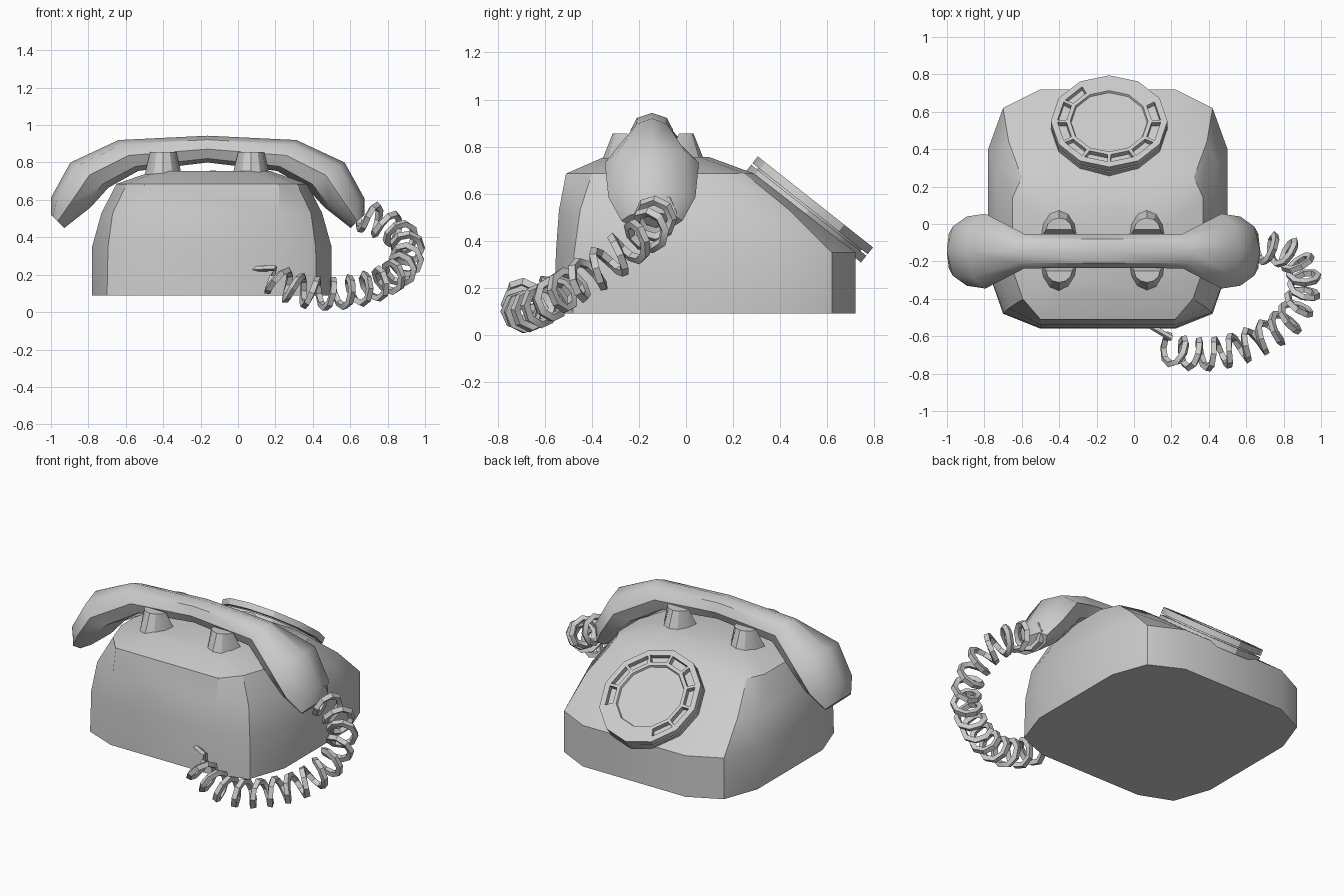
import bpy, bmesh, math
from mathutils import Vector, Matrix

if "Cube" in bpy.data.objects:
    bpy.data.objects.remove(bpy.data.objects["Cube"])

CX = -0.14   # centre line of the phone body


def finish(bm, name, angle=30):
    bmesh.ops.recalc_face_normals(bm, faces=bm.faces)
    mesh = bpy.data.meshes.new(name)
    bm.to_mesh(mesh)
    bm.free()
    ob = bpy.data.objects.new(name, mesh)
    bpy.context.collection.objects.link(ob)
    bpy.ops.object.select_all(action='DESELECT')
    ob.select_set(True)
    bpy.context.view_layer.objects.active = ob
    bpy.ops.object.shade_smooth_by_angle(angle=math.radians(angle))
    return ob


def loft(name, rings, angle=30):
    """Skin closed rings of equal length and cap both ends."""
    bm = bmesh.new()
    vs = [[bm.verts.new(p) for p in r] for r in rings]
    n = len(rings[0])
    for a, b in zip(vs, vs[1:]):
        for i in range(n):
            bm.faces.new((a[i], a[(i + 1) % n], b[(i + 1) % n], b[i]))
    bm.faces.new(vs[0])
    bm.faces.new(vs[-1])
    return finish(bm, name, angle)


# Body: half outlines at rising heights, mirrored about the centre line
base = [(.36, .72), (.56, .62), (.64, .40), (.64, -.25), (.56, -.48), (.36, -.56)]
levels = [
    (.09, base),
    (.35, base[:4] + [(.555, -.475), (.36, -.553)]),
    (.53, [(.34, .49), (.53, .44), (.59, .30), (.59, -.24), (.53, -.45), (.36, -.54)]),
    (.685, [(.32, .29), (.46, .25), (.51, .14), (.51, -.24), (.455, -.40), (.36, -.51)]),
    (.755, [(.20, .10), (.28, .06), (.31, 0), (.31, -.20), (.28, -.30), (.20, -.35)]),
]
loft("body", [[(CX + x, y, z) for x, y in half] + [(CX - x, y, z) for x, y in reversed(half)]
              for z, half in levels])

# Cradle prongs: four tapered half-round posts around the handset
for sx in (-1, 1):
    for sy in (-1, 1):
        rings = []
        for z, rx, y0, y1 in ((.73, .10, .06, .222), (.855, .07, .11, .172)):
            arc = [math.pi * i / 6 for i in range(7)]
            rings.append([(CX - .025 + sx * .235 + rx * math.cos(a),
                           -.14 + sy * (y0 + (y1 - y0) * math.sin(a)), z) for a in arc])
        loft("cradle_prong", rings)

# Handset: eight-sided sections given by top point, bottom point and half width
HX = -.163
half = [((.838, .52), (.765, .45), .13), ((.838, .61), (.625, .56), .185),
        ((.733, .80), (.53, .665), .20), ((.475, .92), (.37, .755), .092),
        ((0, .943), (0, .80), .09)]
sections = half + [((-t[0], t[1]), (-b[0], b[1]), w) for t, b, w in reversed(half[:-1])]
rings = []
for t, b, w in sections:
    top, bot = Vector((HX + t[0], -.145, t[1])), Vector((HX + b[0], -.145, b[1]))
    mid, up = (top + bot) / 2, (top - bot) / 2
    rings.append([mid + up * math.cos(a) + Vector((0, w * math.sin(a), 0))
                  for a in (math.pi * i / 4 for i in range(8))])
loft("handset", rings, 40)

# Dial frame: sloping plane matching the face of the body
nrm = Vector((0, .62, .785)).normalized()
up = Vector((1, 0, 0))
frame = Matrix((up, nrm.cross(up), nrm)).transposed().to_4x4()
frame.translation = Vector((-.133, .55, .565))


def circle(r, z):
    return [Vector((r * math.cos(i * math.pi / 6), r * math.sin(i * math.pi / 6), z))
            for i in range(12)]


# Dial base plate and the narrower spindle behind the finger wheel
for name, r, z0, z1 in (("dial_base", .312, -.082, -.045), ("dial_spindle", .28, -.10, -.03)):
    loft(name, [[frame @ p for p in circle(r, z)] for z in (z0, z1)])

# Finger wheel: twelve sectors, nine of them with a finger hole
bm = bmesh.new()
vs = [[bm.verts.new(p) for p in circle(r, z)]
      for r, z in ((.312, -.037), (.312, 0), (.285, 0), (.22, 0), (.208, 0), (.203, -.012))]
holes = []
for k, (a, b) in enumerate(zip(vs, vs[1:])):
    for i in range(12):
        j = (i + 1) % 12
        f = bm.faces.new((a[i], a[j], b[j], b[i]))
        if k == 2 and i not in (1, 2, 3):
            holes.append(f)
bm.faces.new(vs[0])
bm.faces.new(vs[-1])
bmesh.ops.recalc_face_normals(bm, faces=bm.faces)
bmesh.ops.inset_individual(bm, faces=holes, thickness=.012)
res = bmesh.ops.extrude_discrete_faces(bm, faces=holes)
bmesh.ops.translate(bm, vec=(0, 0, -.032), verts=list({v for f in res["faces"] for v in f.verts}))
bmesh.ops.remove_doubles(bm, verts=bm.verts, dist=1e-5)
bmesh.ops.transform(bm, matrix=frame, verts=bm.verts)
finish(bm, "finger_wheel")


# Cord: helix wound around a smooth path, evenly spaced along its length
def smooth(pts, n=20):
    p = [Vector(q) for q in pts]
    p = [2 * p[0] - p[1]] + p + [2 * p[-1] - p[-2]]
    out = []
    for a, b, c, d in zip(p, p[1:], p[2:], p[3:]):
        for i in range(n):
            t = i / n
            out.append(.5 * (2 * b + (c - a) * t + (2 * a - 5 * b + 4 * c - d) * t * t
                             + (3 * b - a - 3 * c + d) * t ** 3))
    return out + [p[-2]]


def tube(name, pts, r, sides=4):
    rings, side = [], None
    for i, p in enumerate(pts):
        t = (pts[min(i + 1, len(pts) - 1)] - pts[max(i - 1, 0)]).normalized()
        side = (side if side else t.orthogonal())
        side = (side - t * side.dot(t)).normalized()
        other = t.cross(side)
        rings.append([p + r * (side * math.cos(a) + other * math.sin(a))
                      for a in (2 * math.pi * k / sides for k in range(sides))])
    return loft(name, rings)


path = smooth([(.60, -.13, .53), (.72, -.13, .50), (.83, -.16, .44), (.90, -.25, .37),
               (.905, -.37, .28), (.84, -.50, .20), (.72, -.59, .14), (.57, -.66, .105),
               (.42, -.695, .10), (.28, -.69, .135), (.17, -.665, .19)])
dist = [0]
for a, b in zip(path, path[1:]):
    dist.append(dist[-1] + (b - a).length)
turns, steps = 15, 8
coil, seg = [], 0
for k in range(turns * steps + 1):
    d = dist[-1] * k / (turns * steps)
    while seg < len(path) - 2 and dist[seg + 1] < d:
        seg += 1
    t = path[seg + 1] - path[seg]
    p = path[seg] + t * ((d - dist[seg]) / (dist[seg + 1] - dist[seg]))
    u = t.cross(Vector((0, 0, 1))).normalized()
    v = u.cross(t).normalized()
    ang = 2 * math.pi * k / steps
    coil.append(p + .075 * (u * math.cos(ang) + v * math.sin(ang)))
tube("coiled_cord", coil, .021)
tube("cord_tail", [coil[-1], Vector((.20, -.612, .235)), Vector((.08, -.54, .23))], .016)
